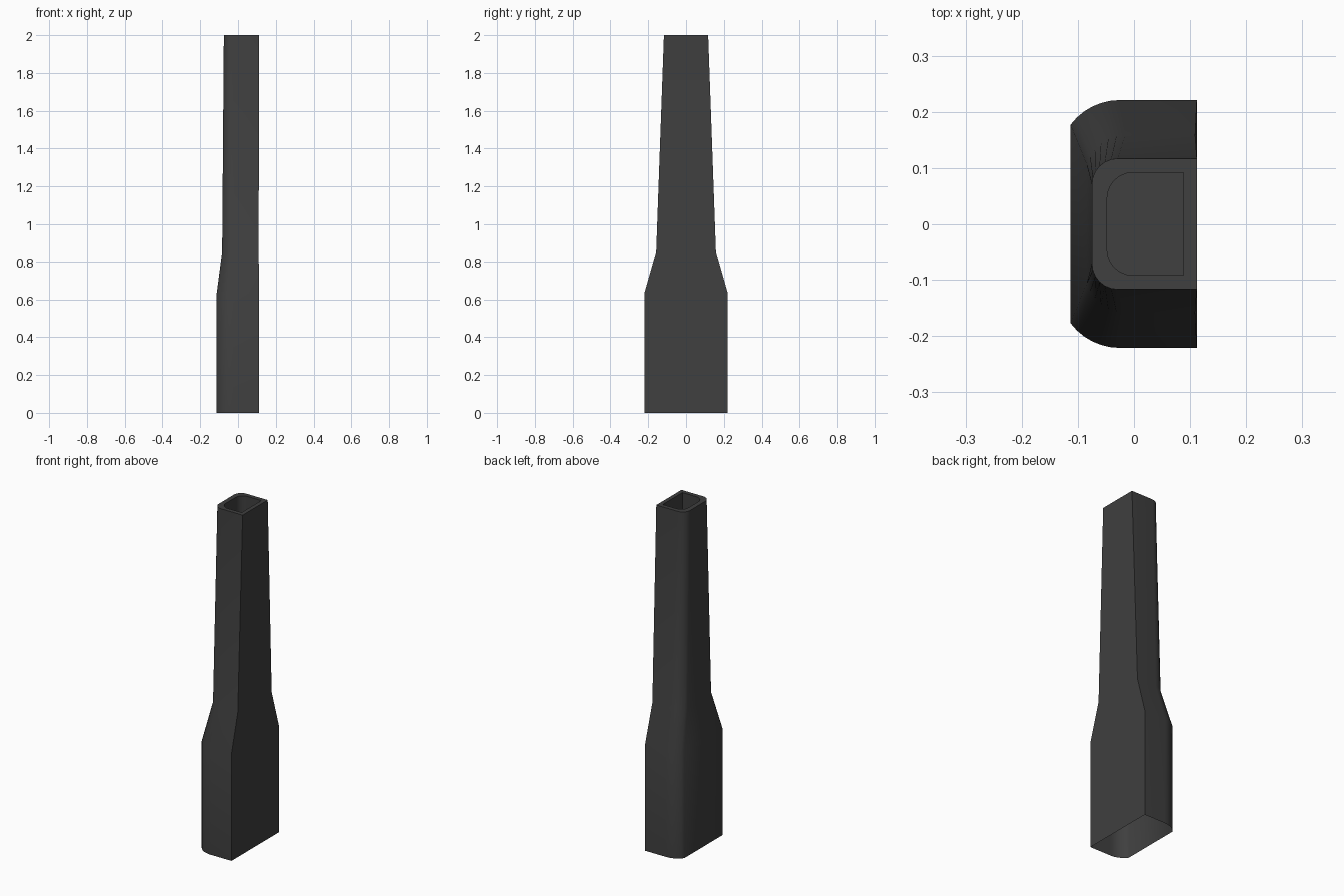
import bpy, bmesh
from math import sin, cos, radians

if "Cube" in bpy.data.objects:
    bpy.data.objects.remove(bpy.data.objects["Cube"])

STEPS = 6


def section(x0, x1, hy, r, end, z):
    """D-shaped ring: square on +x, arcs on -x stopping at angle 'end'."""
    cx = x0 - r * cos(radians(end))
    arc = []
    for i in range(STEPS + 1):
        a = radians(90 + (end - 90) * i / STEPS)
        arc.append((cx + r * cos(a), hy - r + r * sin(a)))
    half = [(x1, hy)] + arc
    pts = half + [(x, -y) for x, y in reversed(half)]
    return [(x, y, z) for x, y in pts]


# Outer shell from the open bottom up, over the rim and down into the recess
rings = [
    section(-0.113, 0.112, 0.221, 0.110, 143, 0.0),
    section(-0.113, 0.112, 0.221, 0.110, 143, 0.63),
    section(-0.084, 0.109, 0.158, 0.070, 165, 0.85),
    section(-0.075, 0.112, 0.117, 0.046, 180, 2.0),
    section(-0.048, 0.088, 0.092, 0.046, 180, 2.0),
    section(-0.048, 0.088, 0.092, 0.046, 180, 1.7),
]

bm = bmesh.new()
loops = [[bm.verts.new(p) for p in ring] for ring in rings]
n = len(loops[0])
for low, high in zip(loops, loops[1:]):
    for i in range(n):
        j = (i + 1) % n
        bm.faces.new((low[i], low[j], high[j], high[i]))
# Recess floor
bm.faces.new(loops[-1])

mesh = bpy.data.meshes.new("tapered_handle")
bm.to_mesh(mesh)
bm.free()
handle = bpy.data.objects.new("tapered_handle", mesh)
bpy.context.collection.objects.link(handle)

# Dark plastic
mat = bpy.data.materials.new("dark_plastic")
mat.diffuse_color = (0.05, 0.05, 0.05, 1)
mat.use_nodes = True
mat.node_tree.nodes["Principled BSDF"].inputs["Base Color"].default_value = mat.diffuse_color
mesh.materials.append(mat)

bpy.context.view_layer.objects.active = handle
handle.select_set(True)
bpy.ops.object.shade_smooth_by_angle(angle=radians(60))
